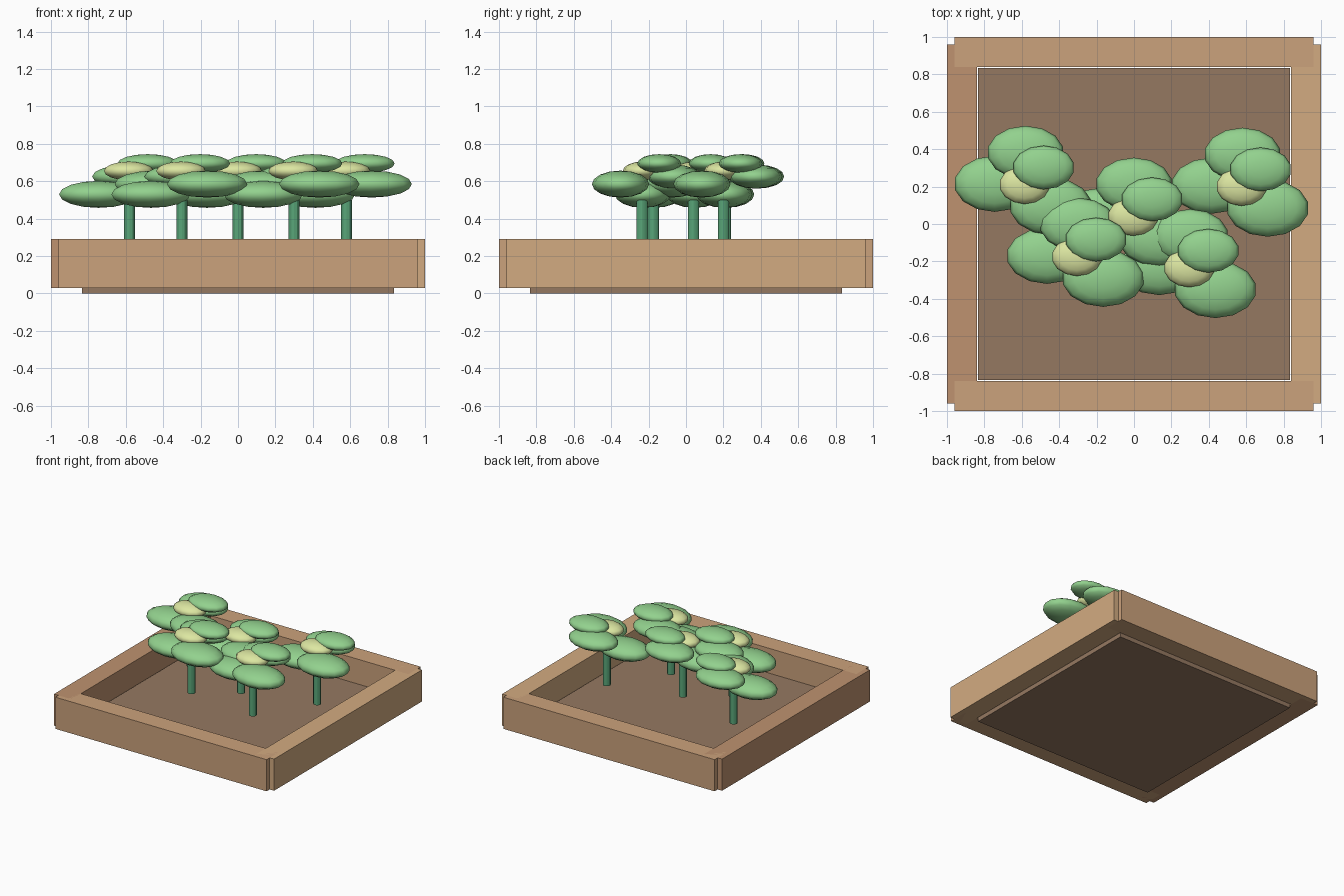
import bpy
from mathutils import Matrix

if "Cube" in bpy.data.objects:
    bpy.data.objects.remove(bpy.data.objects["Cube"])


def material(name, rgb):
    m = bpy.data.materials.new(name)
    m.diffuse_color = (*rgb, 1)
    m.use_nodes = True
    m.node_tree.nodes["Principled BSDF"].inputs["Base Color"].default_value = m.diffuse_color
    return m


WOOD = material("wood", (0.60, 0.36, 0.20))
WOOD_DARK = material("wood_dark", (0.52, 0.29, 0.16))
WOOD_LIGHT = material("wood_light", (0.65, 0.41, 0.22))
SOIL = material("soil", (0.30, 0.19, 0.12))
STEM = material("stem_green", (0.10, 0.38, 0.19))
LEAF = material("leaf_green", (0.29, 0.64, 0.27))
BUD = material("bud_yellow", (0.72, 0.80, 0.36))


def finish(name, mat, smooth=False):
    o = bpy.context.object
    o.name = name
    o.data.materials.append(mat)
    if smooth:
        bpy.ops.object.shade_smooth_by_angle()
    return o


def box(name, center, size, mat):
    bpy.ops.mesh.primitive_cube_add(size=1, location=center)
    o = finish(name, mat)
    o.data.transform(Matrix.Diagonal((*size, 1)))
    return o


def blob(name, center, radii, mat):
    bpy.ops.mesh.primitive_uv_sphere_add(segments=14, ring_count=8, radius=1, location=center)
    o = finish(name, mat)
    o.data.transform(Matrix.Diagonal((*radii, 1)))
    o.data.shade_smooth()
    return o


# Frame rails, lapping inside the corners
for side, s in (("front", -1), ("back", 1)):
    box(side + "_rail", (0, 0.92 * s, 0.16), (1.92, 0.16, 0.26), WOOD)
for side, s, mat in (("left", -1, WOOD_DARK), ("right", 1, WOOD_LIGHT)):
    box(side + "_rail", (0.92 * s, 0, 0.16), (0.16, 1.92, 0.26), mat)

# Soil bed, slightly smaller than the frame opening
box("soil_bed", (0, 0, 0.045), (1.666, 1.666, 0.09), SOIL)

# Leaf layout around each stem: offset x, y, height, radii
LEAVES = {
    "low_left_leaf": ((-0.165, 0.005, 0.53), (0.217, 0.15, 0.072), LEAF),
    "low_right_leaf": ((0.135, -0.115, 0.585), (0.22, 0.153, 0.072), LEAF),
    "back_leaf": ((0.0, 0.172, 0.625), (0.205, 0.143, 0.064), LEAF),
    "top_leaf": ((0.097, 0.092, 0.695), (0.165, 0.117, 0.05), LEAF),
    "bud": ((-0.005, 0.0, 0.655), (0.135, 0.103, 0.05), BUD),
}

# Five plants
PLANTS = [(-0.58, 0.21), (-0.30, -0.175), (0, 0.04), (0.30, -0.235), (0.58, 0.20)]
for i, (x, y) in enumerate(PLANTS, 1):
    bpy.ops.mesh.primitive_cylinder_add(vertices=12, radius=0.03, depth=0.31,
                                        location=(x, y, 0.345))
    finish(f"plant_{i}_stem", STEM, smooth=True)
    for name, ((dx, dy, z), radii, mat) in LEAVES.items():
        blob(f"plant_{i}_{name}", (x + dx, y + dy, z), radii, mat)
